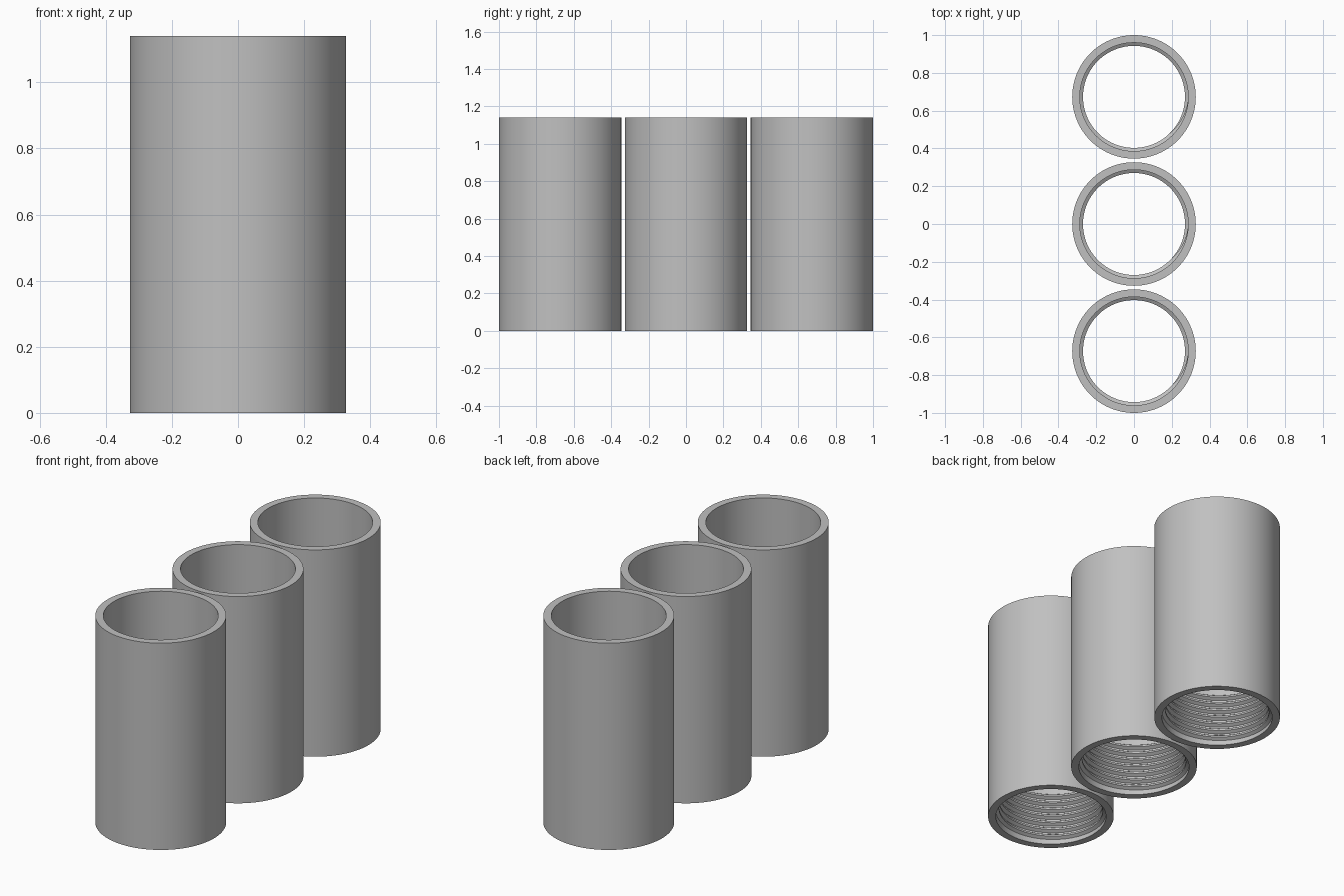
import bpy, bmesh, math

if "Cube" in bpy.data.objects:
    bpy.data.objects.remove(bpy.data.objects["Cube"])

R_OUT, R_IN, R_THREAD, H = 0.327, 0.287, 0.27, 1.14
SPACING, SEG = 0.673, 96
PITCH, TURNS, Z0 = 0.04, 7, 0.018

grey = bpy.data.materials.new("plain grey")
grey.diffuse_color = (0.53, 0.53, 0.53, 1)
grey.use_nodes = True
grey.node_tree.nodes["Principled BSDF"].inputs["Base Color"].default_value = grey.diffuse_color


def finish(bm, name, y):
    bmesh.ops.recalc_face_normals(bm, faces=bm.faces)
    me = bpy.data.meshes.new(name)
    bm.to_mesh(me)
    bm.free()
    me.materials.append(grey)
    ob = bpy.data.objects.new(name, me)
    bpy.context.collection.objects.link(ob)
    ob.location.y = y
    bpy.context.view_layer.objects.active = ob
    ob.select_set(True)
    bpy.ops.object.shade_smooth_by_angle(angle=math.radians(30))
    ob.select_set(False)


def bridge(bm, a, b, closed):
    n = len(a)
    for i in range(n if closed else n - 1):
        j = (i + 1) % n
        bm.faces.new((a[i], a[j], b[j], b[i]))


def tube(y):
    # hollow open-ended sleeve, revolved from a rectangular wall section
    bm = bmesh.new()
    section = [(R_OUT, 0), (R_OUT, H), (R_IN, H), (R_IN, 0)]
    rings = []
    for r, z in section:
        rings.append([bm.verts.new((r * math.cos(2 * math.pi * i / SEG),
                                    r * math.sin(2 * math.pi * i / SEG), z))
                      for i in range(SEG)])
    for k in range(4):
        bridge(bm, rings[k], rings[(k + 1) % 4], True)
    finish(bm, "tube", y)


def thread(y):
    # helical ridge inside the lower end, fading into the wall at both ends
    bm = bmesh.new()
    steps = TURNS * SEG
    previous = None
    for i in range(steps + 1):
        a = 2 * math.pi * i / SEG
        z = Z0 + PITCH * i / SEG
        fade = min(1, i / 12, (steps - i) / 12)
        tip = R_IN + 0.001 - (R_IN + 0.001 - R_THREAD) * fade
        root = R_IN + 0.002
        section = [(root, -0.017), (tip, -0.005), (tip, 0.005), (root, 0.017)]
        ring = [bm.verts.new((r * math.cos(a), r * math.sin(a), z + dz))
                for r, dz in section]
        if previous:
            bridge(bm, previous, ring, True)
        else:
            bm.faces.new(ring)
        previous = ring
    bm.faces.new(previous)
    finish(bm, "screw_thread", y)


for k in (-1, 0, 1):
    tube(k * SPACING)
    thread(k * SPACING)
